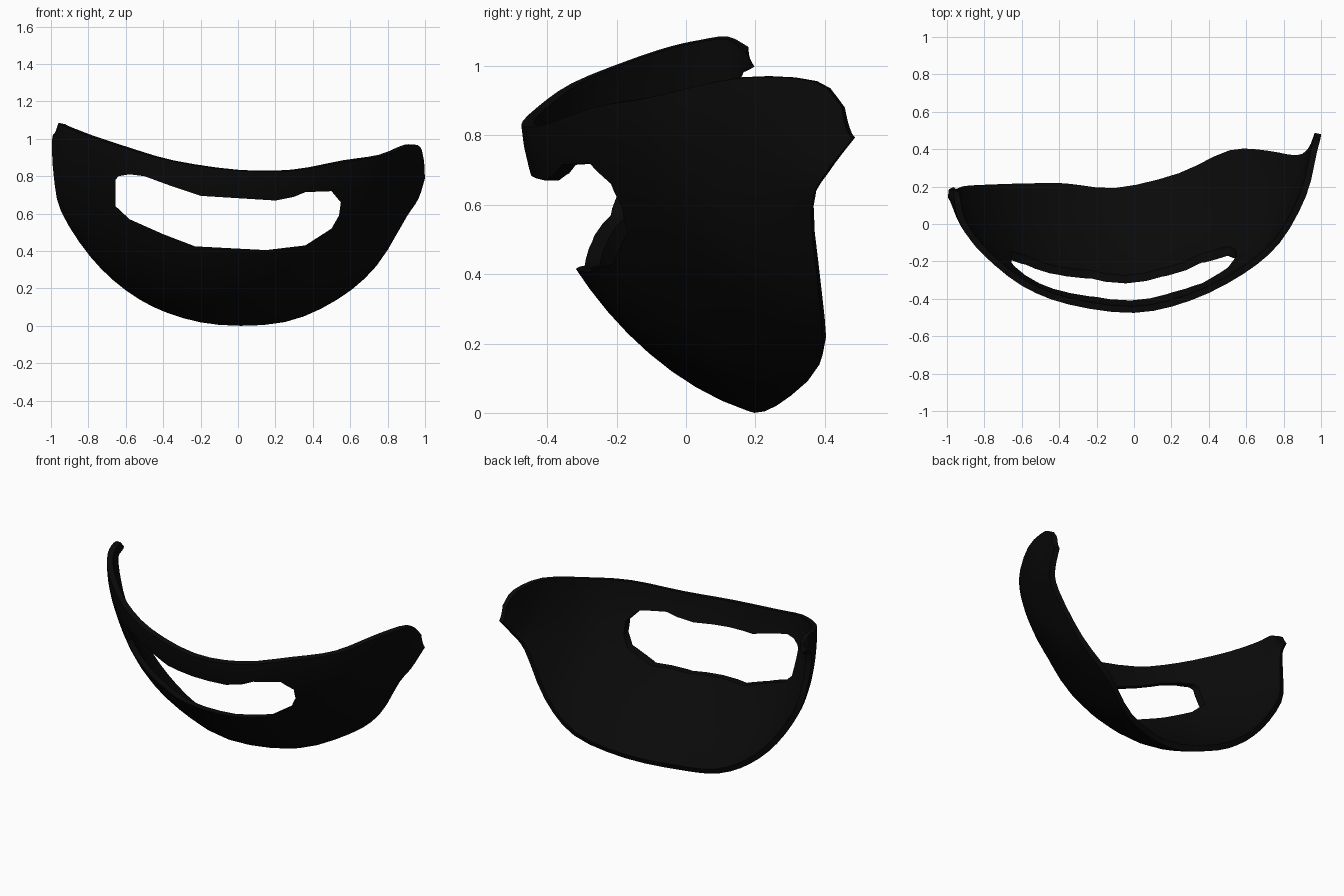
import bpy, bmesh, math
from mathutils import Vector

if "Cube" in bpy.data.objects:
    bpy.data.objects.remove(bpy.data.objects["Cube"])

black = bpy.data.materials.new("soft_black")
black.diffuse_color = (0.003, 0.003, 0.003, 1)
black.use_nodes = True
black.node_tree.nodes["Principled BSDF"].inputs["Base Color"].default_value = black.diffuse_color

# Upper rim and lower rim of the curved shell, left end to right end
TOP = [(-.965, .18, 1.055), (-.96, .12, 1.085), (-.945, .04, 1.075), (-.9, -.05, 1.055),
       (-.8, -.17, 1.015), (-.6, -.33, .95), (-.35, -.43, .88), (0, -.475, .83),
       (.3, -.41, .83), (.58, -.27, .88), (.78, -.1, .91), (.92, .15, .965),
       (.975, .37, .955), (.995, .45, .88)]
BOTTOM = [(-.99, .185, 1.02), (-.995, .14, .97), (-.985, .16, .8), (-.945, .19, .61),
          (-.79, .2, .37), (-.6, .205, .19), (-.38, .205, .07), (-.1, .18, .005),
          (.25, .26, .02), (.53, .385, .14), (.74, .385, .32), (.9, .36, .58),
          (.965, .395, .68), (1, .48, .79)]
# Opening seen from the front (x, z)
HOLE = [(-.655, .78), (-.64, .8), (-.58, .81), (-.5, .8), (-.35, .745), (-.2, .695),
        (.2, .67), (.3, .69), (.36, .715), (.5, .72), (.55, .66), (.54, .59), (.5, .52),
        (.36, .43), (.15, .405), (-.23, .425), (-.4, .49), (-.58, .57), (-.655, .64)]


def spline(pts, n):
    """Catmull-Rom curve through pts, n samples per span."""
    p = [Vector(q) for q in pts]
    p = [2 * p[0] - p[1]] + p + [2 * p[-1] - p[-2]]
    out = []
    for k in range(1, len(p) - 2):
        a, b, c, d = p[k - 1:k + 3]
        for s in range(n):
            t = s / n
            out.append(.5 * (2 * b + (c - a) * t + (2 * a - 5 * b + 4 * c - d) * t * t
                             + (3 * b - a - 3 * c + d) * t ** 3))
    return out + [p[-2]]


def finish(bm, name):
    me = bpy.data.meshes.new(name)
    bm.to_mesh(me)
    bm.free()
    ob = bpy.data.objects.new(name, me)
    bpy.context.collection.objects.link(ob)
    me.materials.append(black)
    return ob


# Shell: bulging cubic strips between the two rims
bm = bmesh.new()
ROWS = 14
cols = []
for a, b in zip(spline(TOP, 3), spline(BOTTOM, 3)):
    d = b - a
    c1 = a + Vector((d.x * .33, d.y * .03, d.z * .34))
    c2 = b - Vector((d.x * .33, d.y * .56, d.z * .145))
    col = []
    for r in range(ROWS + 1):
        t = r / ROWS
        s = 1 - t
        col.append(bm.verts.new(a * s ** 3 + c1 * 3 * s * s * t + c2 * 3 * s * t * t + b * t ** 3))
    cols.append(col)
for p, q in zip(cols, cols[1:]):
    for r in range(ROWS):
        bm.faces.new((p[r], p[r + 1], q[r + 1], q[r]))
shell = finish(bm, "curved_shell")

# Cutter for the wide opening
bm = bmesh.new()
base = bm.faces.new([bm.verts.new((x, -.8, z)) for x, z in HOLE])
ext = bmesh.ops.extrude_face_region(bm, geom=[base])
bmesh.ops.translate(bm, vec=(0, 1.0, 0),
                    verts=[v for v in ext["geom"] if isinstance(v, bmesh.types.BMVert)])
bmesh.ops.recalc_face_normals(bm, faces=bm.faces)
cutter = finish(bm, "opening_cutter")
cutter.hide_render = True
cutter.hide_set(True)

# Wall thickness, then the opening
sol = shell.modifiers.new("thickness", "SOLIDIFY")
sol.thickness = .035
sol.offset = -1
cut = shell.modifiers.new("opening", "BOOLEAN")
cut.operation = "DIFFERENCE"
cut.solver = "EXACT"
cut.object = cutter

bpy.ops.object.select_all(action="DESELECT")
shell.select_set(True)
bpy.context.view_layer.objects.active = shell
bpy.ops.object.modifier_apply(modifier="thickness")
bpy.ops.object.modifier_apply(modifier="opening")
bpy.data.objects.remove(cutter)
bpy.ops.object.shade_smooth_by_angle(angle=math.radians(40))
